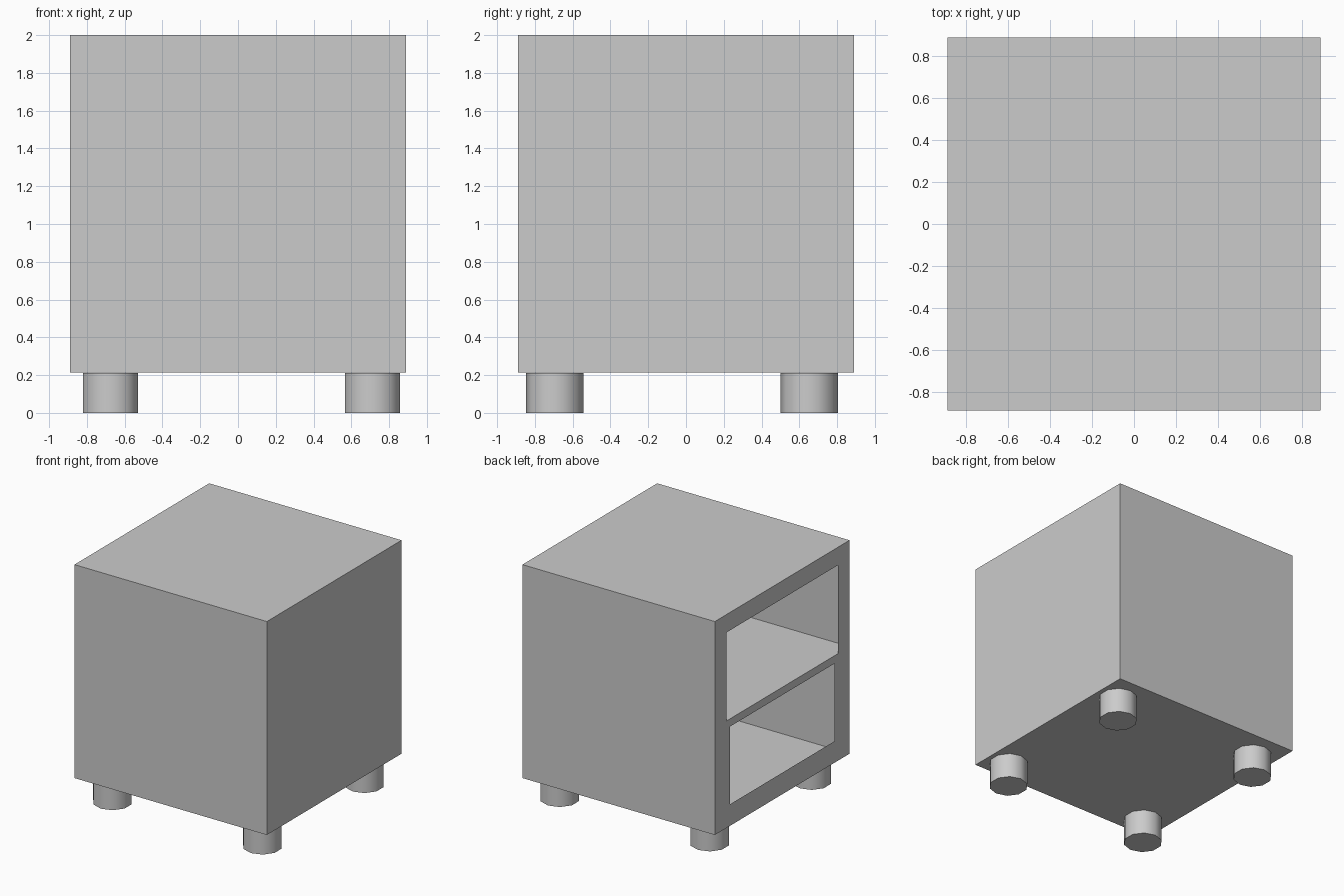
import bpy, bmesh, math

if "Cube" in bpy.data.objects:
    bpy.data.objects.remove(bpy.data.objects["Cube"])

H = 0.89                          # half width of the body
Z0, MID, Z1 = 0.215, 1.11, 2.0    # bottom, shelf and top heights


def make_object(name, bm):
    mesh = bpy.data.meshes.new(name)
    bm.to_mesh(mesh)
    bm.free()
    obj = bpy.data.objects.new(name, mesh)
    bpy.context.collection.objects.link(obj)
    return obj


def rect(half, low, high):
    """Corners of a rectangle lying in the open side, x = -H."""
    return [(-H, -half, low), (-H, half, low), (-H, half, high), (-H, -half, high)]


def frame(bm, outer, inner, sides):
    """Flat border between two rectangles."""
    for i in sides:
        j = (i + 1) % 4
        bm.faces.new([bm.verts.new(p) for p in (outer[i], inner[i], inner[j], outer[j])])


# Thin-walled cabinet: a cube whose left side becomes a frame with two openings
bm = bmesh.new()
bmesh.ops.create_cube(bm, size=2)
for v in bm.verts:
    v.co = (v.co.x * H, v.co.y * H, Z1 if v.co.z > 0 else Z0)
bm.normal_update()
bmesh.ops.delete(bm, geom=[f for f in bm.faces if f.normal.x < -0.5], context='FACES')
frame(bm, rect(H, MID, Z1), rect(0.735, MID, 1.85), (1, 2, 3))
frame(bm, rect(H, Z0, MID), rect(0.692, 0.395, 1.045), (0, 1, 2, 3))
bmesh.ops.remove_doubles(bm, verts=bm.verts, dist=0.0001)
bmesh.ops.recalc_face_normals(bm, faces=bm.faces)
make_object("cabinet_body", bm)

# Shelf sheet across the inside
bm = bmesh.new()
bm.faces.new([bm.verts.new((x, y, MID)) for x, y in ((-H, -H), (H, -H), (H, H), (-H, H))])
make_object("shelf", bm)

# Four ten-sided feet
for side, x in (("left", -0.675), ("right", 0.7125)):
    for end, y in (("front", -0.695), ("back", 0.652)):
        bpy.ops.mesh.primitive_cylinder_add(vertices=10, radius=0.1525, depth=0.21,
                                            location=(x, y, 0.105))
        foot = bpy.context.object
        foot.name = f"{end}_{side}_foot"
        bpy.ops.object.shade_smooth_by_angle(angle=math.radians(40))
